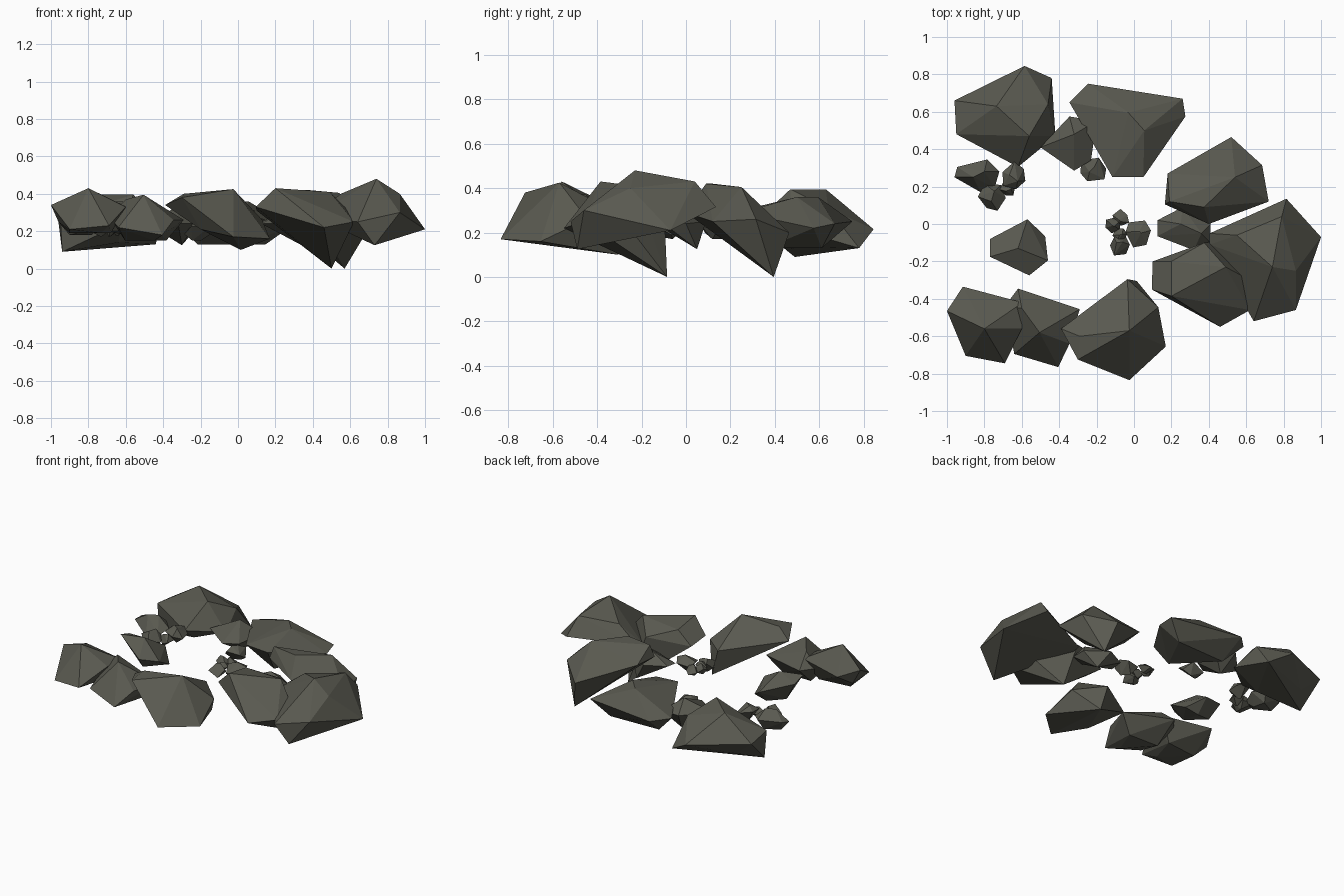
import bpy, bmesh, math, random
from mathutils import Vector

random.seed(4)
stone = bpy.data.materials.new("dark olive stone")
stone.diffuse_color = (0.1, 0.1, 0.08, 1)


def hull(name, pts):
    """Faceted boulder: convex hull of a few corner points."""
    bm = bmesh.new()
    for p in pts:
        bm.verts.new(p)
    res = bmesh.ops.convex_hull(bm, input=bm.verts[:])
    junk = [g for g in res["geom_interior"] + res["geom_unused"]
            if isinstance(g, bmesh.types.BMVert) and g.is_valid]
    bmesh.ops.delete(bm, geom=list(set(junk)), context='VERTS')
    bmesh.ops.recalc_face_normals(bm, faces=bm.faces[:])
    me = bpy.data.meshes.new(name)
    bm.to_mesh(me)
    bm.free()
    me.materials.append(stone)
    bpy.context.collection.objects.link(bpy.data.objects.new(name, me))


def rock(name, rim, crown, base=None, shrink=0.55):
    """Rim corners, top and tip corners, and optionally an underside drawn in from the rim."""
    rim = [Vector(p) for p in rim]
    c = sum(rim, Vector()) / len(rim)
    under = []
    if base is not None:
        for p in rim[::2]:
            q = c.lerp(p, shrink)
            q.z = min(base, p.z)
            under.append(q)
    hull(name, rim + [Vector(p) for p in crown] + under)


def pebble(name, x, y, z, r, h):
    """Small irregular stone with a six-sided rim."""
    a0 = random.uniform(0, 1)
    pts = []
    for i in range(6):
        a = a0 + i * math.pi / 3 + random.uniform(-.2, .2)
        k = r * random.uniform(.85, 1.12)
        pts.append((x + k * math.cos(a), y + k * math.sin(a), z + h * random.uniform(-.25, .3)))
    for s in (1, -1):
        for i in range(2):
            pts.append((x + r * random.uniform(-.4, .4), y + r * random.uniform(-.4, .4), z + s * h / 2))
    hull(name, pts)


# Back boulders
rock("back_left_boulder",
     [(-.96, .66, .25), (-.585, .845, .215), (-.44, .78, .13), (-.42, .47, .22),
      (-.62, .305, .24), (-.95, .48, .275)],
     [(-.735, .63, .395), (-.56, .47, .395), (-.46, .64, .31), (-.94, .49, .09)], .14)
rock("back_middle_boulder",
     [(-.345, .65, .26), (-.245, .75, .25), (.26, .67, .24), (.275, .575, .22),
      (.05, .25, .29), (-.115, .25, .3)],
     [(-.03, .595, .36), (.055, .5, .36)], .13, .6)

# Right boulders
rock("right_back_boulder",
     [(.18, .27, .34), (.52, .465, .2), (.685, .315, .26), (.72, .12, .25),
      (.4, 0, .29), (.165, .105, .34)],
     [(.19, .12, .42), (.375, .09, .42), (.54, .25, .405), (.57, .395, 0)])
rock("right_outer_boulder",
     [(.405, -.05, .29), (.815, .135, .315), (1, -.07, .21), (.865, -.46, .3),
      (.64, -.52, .25), (.405, -.11, .28)],
     [(.74, -.23, .48), (.79, .04, .43), (.55, -.06, .4), (.865, -.25, .4), (.73, -.49, .125)])
rock("right_front_boulder",
     [(.095, -.35, .33), (.1, -.2, .31), (.375, -.1, .34), (.62, -.3, .28),
      (.62, -.46, .25), (.46, -.55, .22)],
     [(.2, -.385, .43), (.2, -.2, .4), (.49, -.23, .41), (.5, -.085, 0)])
rock("right_inner_stone",
     [(.125, .02, .25), (.26, .09, .25), (.41, 0, .24), (.41, -.1, .24),
      (.32, -.14, .24), (.125, -.065, .24)],
     [(.25, 0, .31), (.36, -.05, .31), (.34, .05, .125)])

# Front boulders
rock("front_middle_boulder",
     [(-.39, -.56, .34), (-.035, -.295, .28), (.015, -.305, .1), (.13, -.445, .26),
      (.17, -.655, .16), (-.025, -.835, .17), (-.3, -.725, .38)],
     [(-.025, -.57, .425), (-.29, -.6, .4), (-.2, -.68, .21)])
rock("front_centre_boulder",
     [(-.69, -.44, .28), (-.62, -.345, .28), (-.29, -.455, .26), (-.345, -.64, .26),
      (-.405, -.765, .18), (-.64, -.695, .22)],
     [(-.505, -.58, .395), (-.6, -.45, .37)], .15)
rock("front_left_boulder",
     [(-1, -.465, .34), (-.915, -.335, .32), (-.595, -.42, .33), (-.6, -.56, .33),
      (-.69, -.745, .23), (-.9, -.705, .21)],
     [(-.8, -.56, .43), (-.96, -.44, .25)], .19)

# Middle sized stones on the left and between the back boulders
rock("left_stone",
     [(-.77, -.08, .33), (-.57, .025, .26), (-.475, -.065, .19), (-.46, -.195, .26),
      (-.56, -.275, .28), (-.77, -.175, .36)],
     [(-.62, -.13, .36), (-.57, -.06, .17)], .2)
rock("back_gap_stone",
     [(-.5, .41, .25), (-.345, .575, .25), (-.2, .55, .24), (-.23, .34, .24), (-.32, .285, .24)],
     [(-.32, .48, .33), (-.3, .48, .125)])
rock("left_cluster_stone",
     [(-.96, .25, .25), (-.945, .305, .26), (-.785, .345, .25), (-.72, .28, .24),
      (-.745, .195, .21), (-.82, .17, .2)],
     [(-.8, .28, .31), (-.86, .25, .31)], .18)

# Pebbles: x, y, z, radius, height
pebbles = [
    (-.22, .29, .2, .075, .1),
    (-.64, .255, .23, .072, .11), (-.76, .15, .22, .08, .1), (-.675, .19, .21, .045, .08),
    (-.07, .03, .28, .045, .07), (.02, -.05, .28, .072, .1), (-.075, -.115, .27, .062, .09),
    (-.115, -.005, .29, .045, .07), (-.075, -.06, .28, .038, .06),
]
for i, p in enumerate(pebbles):
    pebble("pebble_%d" % (i + 1), *p)
